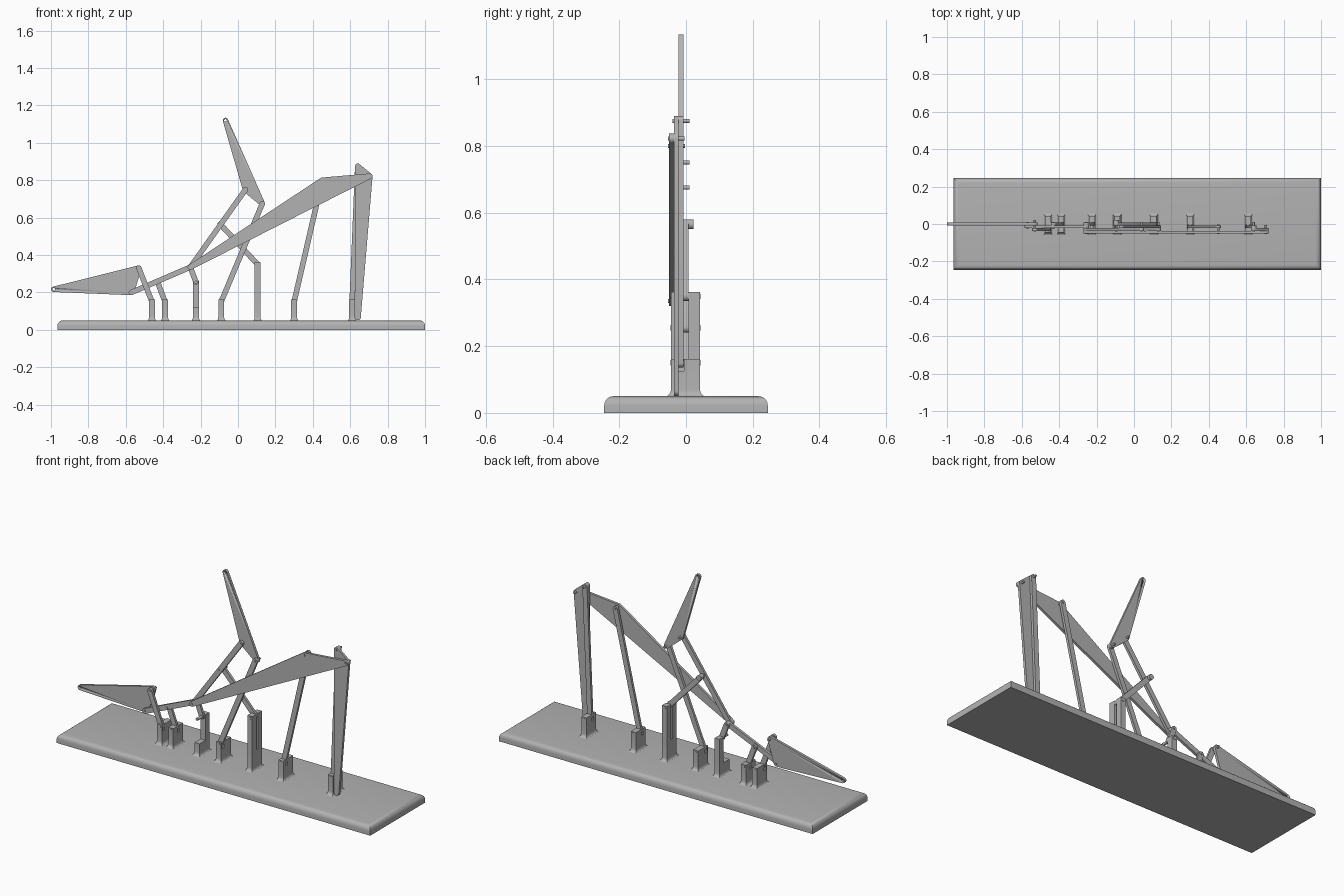
import bpy, bmesh, math
from mathutils import Vector, geometry

if "Cube" in bpy.data.objects:
    bpy.data.objects.remove(bpy.data.objects["Cube"])

grey = bpy.data.materials.new("plain grey")
grey.use_nodes = True
grey.diffuse_color = (0.45, 0.45, 0.45, 1)
grey.node_tree.nodes["Principled BSDF"].inputs["Base Color"].default_value = grey.diffuse_color

# Plate layers along y, from rearmost to frontmost
T = 0.0145
LAYER = dict(A=T, B=0, C=-T, D=-2 * T, E=-3 * T)
R = 0.0145


def finish(name, bm):
    bmesh.ops.recalc_face_normals(bm, faces=bm.faces)
    mesh = bpy.data.meshes.new(name)
    bm.to_mesh(mesh)
    bm.free()
    ob = bpy.data.objects.new(name, mesh)
    bpy.context.collection.objects.link(ob)
    mesh.materials.append(grey)
    bpy.ops.object.select_all(action='DESELECT')
    ob.select_set(True)
    bpy.context.view_layer.objects.active = ob
    bpy.ops.object.shade_smooth_by_angle(angle=math.radians(35))
    return ob


def plate(name, joints, y, r=R, thick=T):
    """Rounded plate wrapped around a set of (x, z) joints."""
    rim = [Vector((x + r * math.cos(a), z + r * math.sin(a)))
           for x, z in joints for a in (math.tau * i / 24 for i in range(24))]
    bm = bmesh.new()
    verts = [bm.verts.new((rim[i].x, y - thick / 2, rim[i].y))
             for i in geometry.convex_hull_2d(rim)]
    face = bm.faces.new(verts)
    ext = bmesh.ops.extrude_face_region(bm, geom=[face])
    bmesh.ops.translate(bm, vec=(0, thick, 0),
                        verts=[v for v in ext["geom"] if isinstance(v, bmesh.types.BMVert)])
    return finish(name, bm)


def pin(name, joint, y0, y1, r=0.008):
    return plate(name, [joint], (y0 + y1) / 2, r, abs(y1 - y0))


def drill(ob, joint):
    """Open a small round hole through a plate."""
    cutter = pin("hole_cutter", joint, -0.1, 0.1, 0.007)
    mod = ob.modifiers.new("hole", 'BOOLEAN')
    mod.operation, mod.object, mod.solver = 'DIFFERENCE', cutter, 'EXACT'
    bpy.context.view_layer.update()
    deps = bpy.context.evaluated_depsgraph_get()
    ob.data = bpy.data.meshes.new_from_object(ob.evaluated_get(deps))
    ob.modifiers.clear()
    bpy.data.objects.remove(cutter)


def loft(bm, rings):
    """Box-like column through (half_x, y0, y1, z) rectangles centred on x = 0."""
    loops = [[bm.verts.new((sx * hx, y, z)) for sx, y in
              ((-1, y0), (1, y0), (1, y1), (-1, y1))] for hx, y0, y1, z in rings]
    bm.faces.new(loops[0])
    bm.faces.new(loops[-1])
    for lo, hi in zip(loops, loops[1:]):
        for i in range(4):
            j = (i + 1) % 4
            bm.faces.new((lo[i], lo[j], hi[j], hi[i]))


FRONT, BACK, HALF = -0.045, 0.042, 0.0155


def post(name, x, slot, floor, front_top, back_top):
    """Flared foot with two cheeks either side of the slot."""
    bm = bmesh.new()
    flare = 0.022
    rings = []
    for i in range(6):
        a = math.pi / 2 * i / 5
        g = flare * (1 - math.sin(a))
        rings.append((HALF + g * 0.6, FRONT - g, BACK + g, 0.048 + flare * (1 - math.cos(a))))
    loft(bm, rings + [(HALF, FRONT, BACK, floor)])
    y, gap = LAYER[slot], T / 2 + 0.0008
    for y0, y1, top in ((FRONT, y - gap, front_top), (y + gap, BACK, back_top)):
        if top > floor:
            loft(bm, [(HALF, y0, y1, floor), (HALF, y0, y1, top)])
    bmesh.ops.translate(bm, vec=(x, 0, 0), verts=bm.verts)
    return finish(name, bm)


# Base slab with rounded upper rim
bm = bmesh.new()
loft(bm, [(0.9825, -0.245, 0.245, 0), (0.9825, -0.245, 0.245, 0.05)])
bmesh.ops.translate(bm, vec=(0.0175, 0, 0), verts=bm.verts)
bmesh.ops.bevel(bm, geom=[e for e in bm.edges if all(v.co.z > 0.01 for v in e.verts)],
                offset=0.028, segments=6, profile=0.5, affect='EDGES')
finish("base", bm)

# Fixed pivots and moving joints (x, z)
P1, P2, P3, P4 = (-0.46, 0.15), (-0.39, 0.15), (-0.225, 0.255), (-0.09, 0.15)
P5, P6, P7 = (0.105, 0.35), (0.30, 0.15), (0.61, 0.15)
hub, tail_top, tail_low, tail_mid = (-0.255, 0.335), (-0.53, 0.33), (-0.57, 0.2), (-0.43, 0.255)
cross, fin_left, fin_right = (-0.095, 0.565), (0.04, 0.75), (0.13, 0.675)
ridge, corner, peak, toe = (0.45, 0.80), (0.705, 0.822), (0.64, 0.875), (0.642, 0.066)
tail_tip, fin_tip = (-0.985, 0.217), (-0.067, 1.12)

# Posts: position, slot layer, slot floor, cheek heights
for name, p, slot, floor, front, back in (
        ("tail_post", P1, "D", 0.125, 0.162, 0.162),
        ("tail_brace_post", P2, "B", 0.125, 0.162, 0.162),
        ("hub_post", P3, "B", 0.12, 0.12, 0.265),
        ("fin_post", P4, "D", 0.125, 0.162, 0.162),
        ("tall_post", P5, "B", 0.16, 0.362, 0.362),
        ("ridge_post", P6, "C", 0.125, 0.162, 0.162),
        ("end_post", P7, "C", 0.125, 0.162, 0.162)):
    post(name, p[0], slot, floor, front, back)
    pin(name + "_pin", p, FRONT - 0.001, BACK + 0.001)

# Straight links
for name, a, b, layer in (
        ("tail_rocker", P1, tail_top, "D"),
        ("tail_brace", P2, tail_mid, "B"),
        ("tail_link", tail_low, hub, "C"),
        ("hub_rocker", P3, hub, "B"),
        ("fin_rocker", P4, fin_right, "D"),
        ("fin_link", hub, fin_left, "D"),
        ("cross_rocker", P5, cross, "B"),
        ("ridge_rocker", P6, ridge, "C"),
        ("end_rocker", P7, peak, "C")):
    plate(name, [a, b], LAYER[layer])

# Triangular blades
tail = plate("tail_blade", [tail_tip, tail_top, tail_low], LAYER["B"])
fin = plate("fin_blade", [fin_tip, fin_left, fin_right], LAYER["C"])
plate("ridge_blade", [hub, ridge, corner], LAYER["E"])
plate("end_blade", [peak, corner, toe], LAYER["D"])
drill(tail, tail_tip)
drill(fin, fin_tip)

# Boss and joint pins
pin("cross_boss", cross, T / 2, T * 1.5, R)
for name, joint, y0, y1 in (
        ("tail_top_pin", tail_top, -0.04, 0.022),
        ("tail_low_pin", tail_low, -0.026, 0.012),
        ("tail_mid_pin", tail_mid, -0.026, 0.012),
        ("hub_pin", hub, -0.054, 0.012),
        ("cross_pin", cross, -0.04, 0.01),
        ("fin_left_pin", fin_left, -0.04, 0.01),
        ("fin_right_pin", fin_right, -0.04, 0.01),
        ("ridge_pin", ridge, -0.054, -0.003),
        ("corner_pin", corner, -0.054, -0.005),
        ("peak_pin", peak, -0.04, 0.01)):
    pin(name, joint, y0, y1, 0.006)
